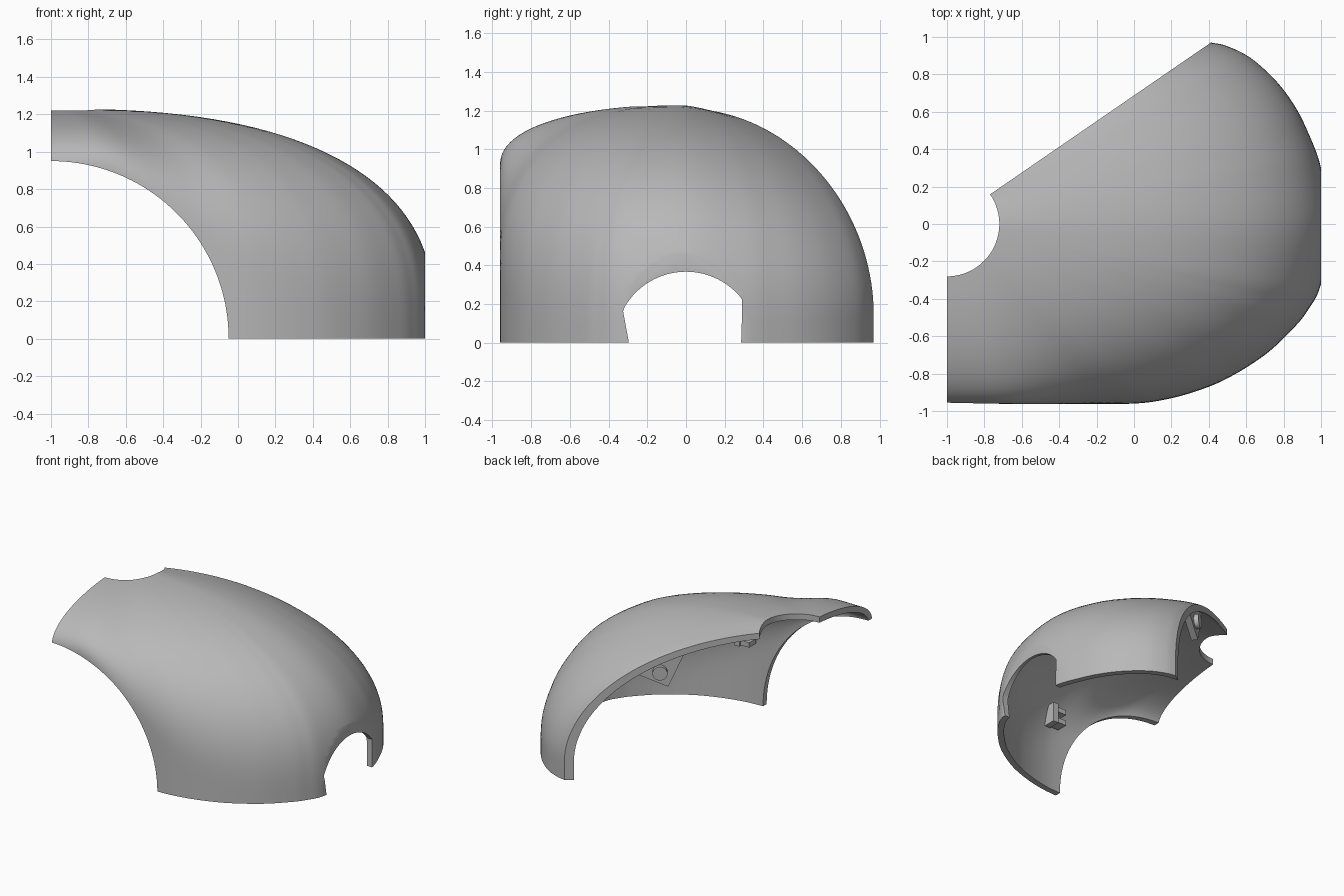
import bpy, bmesh, math
from mathutils import Vector

if "Cube" in bpy.data.objects:
    bpy.data.objects.remove(bpy.data.objects["Cube"], do_unlink=True)

grey = bpy.data.materials.new("shell_grey")
grey.use_nodes = True
grey.diffuse_color = (0.48, 0.48, 0.48, 1)
grey.node_tree.nodes["Principled BSDF"].inputs["Base Color"].default_value = (0.48, 0.48, 0.48, 1)

X, Y, Z = Vector((1, 0, 0)), Vector((0, 1, 0)), Vector((0, 0, 1))
HUB = Vector((-1, 0, 0))          # centre the whole shell radiates from
CUT = math.radians(34.5)          # angle of the rear cut
ALONG = Vector((math.cos(CUT), math.sin(CUT), 0))
OUT = Vector((-math.sin(CUT), math.cos(CUT), 0))


def add_object(name, bm):
    mesh = bpy.data.meshes.new(name)
    bm.to_mesh(mesh)
    bm.free()
    mesh.materials.append(grey)
    ob = bpy.data.objects.new(name, mesh)
    bpy.context.collection.objects.link(ob)
    return ob


def prism(name, pts, origin, u, v, depth):
    """Flat outline in the u/v plane, extruded by the depth vector."""
    bm = bmesh.new()
    face = bm.faces.new([bm.verts.new(origin + u * a + v * b) for a, b in pts])
    ext = bmesh.ops.extrude_face_region(bm, geom=[face])["geom"]
    bmesh.ops.translate(bm, vec=depth, verts=[g for g in ext if isinstance(g, bmesh.types.BMVert)])
    bmesh.ops.recalc_face_normals(bm, faces=bm.faces)
    return add_object(name, bm)


def circle(r, n=96):
    return [(r * math.cos(math.tau * i / n), r * math.sin(math.tau * i / n)) for i in range(n)]


def rect(a, b, c, d):
    return [(a, b), (c, b), (c, d), (a, d)]


def ease(value, low, high):
    t = min(max((value - low) / (high - low), 0), 1)
    return t * t * (3 - 2 * t)


def smooth_path(pts, steps):
    """Catmull-Rom path through the points."""
    p = [Vector(q) for q in [pts[0]] + pts + [pts[-1]]]
    out = []
    for a, b, c, d in zip(p, p[1:], p[2:], p[3:]):
        for k in range(steps):
            t = k / steps
            out.append(0.5 * (2 * b + (c - a) * t + (2 * a - 5 * b + 4 * c - d) * t * t
                              + (3 * b - a - 3 * c + d) * t ** 3))
    return out + [p[-1]]


# Plan outline of the shell, front to back
outline = [(-1.3, -.955), (-1, -.958), (-.6, -.962), (-.25, -.962), (0, -.96), (.16, -.94),
           (.33, -.895), (.5, -.825), (.7, -.7), (.85, -.56), (.93, -.46), (1, -.32), (1.05, 0),
           (1, .3), (.935, .48), (.86, .63), (.755, .77), (.62, .89), (.5, .95), (.41, .97), (.25, .99)]
ROWS, WALL = 36, 6


def profile(x, y):
    """Section from the hub to one outline point: domed top over a straight wall."""
    radius, angle = math.hypot(x + 1, y), math.atan2(y, x + 1)
    front = ease(-angle / (math.pi / 2), 0.25, 0.85)
    rear = ease(angle, -0.1, CUT)
    top = 1.23 - 0.02 * rear
    power = 2.5 - 0.3 * front - 0.55 * rear
    wall = 0.1 + 0.82 * front + 0.05 * rear
    start = math.acos((0.2 / radius) ** (power / 2))
    sec = []
    for j in range(ROWS + 1):
        p = start * (1 - j / ROWS)
        sec.append((radius * math.cos(p) ** (2 / power),
                    wall + (top - wall) * max(math.sin(p), 0) ** (2 / power)))
    sec += [(radius, wall + (-0.06 - wall) * j / WALL) for j in range(1, WALL + 1)]
    return [HUB + Vector((r * math.cos(angle), r * math.sin(angle), z)) for r, z in sec]


# Shell surface
bm = bmesh.new()
grid = [[bm.verts.new(co) for co in profile(*p)] for p in smooth_path(outline, 6)]
for a, b in zip(grid, grid[1:]):
    for j in range(len(a) - 1):
        bm.faces.new((a[j], a[j + 1], b[j + 1], b[j]))
shell = add_object("shell", bm)
solid = shell.modifiers.new("thickness", "SOLIDIFY")
solid.thickness, solid.offset = 0.047, -1

# Cutters: four trimming planes, top hole, front arch, side opening
side_arch = [(min(max(y, -.325), .29), z) for y, z in circle(.367) if z > 0.15]
side_arch += [(-.295, 0), (-.295, -.2), (.285, -.2), (.285, 0)]
cutters = [
    prism("trim_inner_side", rect(-3, -3, -1, 3), Vector((0, 0, -1)), X, Y, Z * 4),
    prism("trim_outer_side", rect(1, -3, 3, 3), Vector((0, 0, -1)), X, Y, Z * 4),
    prism("trim_base", rect(-3, -3, 3, 3), Vector((0, 0, -1)), X, Y, Z),
    prism("trim_rear", rect(-3, 0, 5, 2), HUB - Z, ALONG, OUT, Z * 4),
    prism("top_hole", circle(.28), HUB, X, Y, Z * 3),
    prism("front_arch", circle(.95, 160), HUB - Y * 2, X, Z, Y * 4),
    prism("side_opening", side_arch, X * 0.6, Y, Z, X),
]
for cutter in cutters:
    cutter.hide_render = True
    mod = shell.modifiers.new(cutter.name, "BOOLEAN")
    mod.operation, mod.solver, mod.object = "DIFFERENCE", "EXACT", cutter

bpy.context.view_layer.update()
graph = bpy.context.evaluated_depsgraph_get()
final = bpy.data.meshes.new_from_object(shell.evaluated_get(graph))
shell.modifiers.clear()
shell.data = final
for cutter in cutters:
    bpy.data.objects.remove(cutter, do_unlink=True)

# Joining tab and round peg, just inside the rear cut
tab = [(.95, .74), (1.16, .83), (1.16, .87), (1.0, .96), (.84, 1.03), (.83, 1.01)]
prism("rear_tab", tab, HUB - OUT * 0.09, ALONG, Z, OUT * 0.05)
peg = prism("rear_peg", circle(.055, 32), HUB + ALONG * 1.01 + Z * 0.86 - OUT * 0.05, ALONG, Z, OUT * 0.045)

# Small clip on the inside of the front wall
clip = Vector((.05, -.885, .58))
prism("clip_plate", rect(.02, -.08, .07, .08), clip, X, Z, Y * 0.1)
prism("clip_upper_jaw", rect(-.06, .02, .03, .06), clip, X, Z, Y * 0.09)
prism("clip_lower_jaw", rect(-.06, -.07, .03, -.03), clip, X, Z, Y * 0.09)

# Shading
for ob in bpy.context.selected_objects:
    ob.select_set(False)
for ob in (shell, peg):
    ob.select_set(True)
bpy.context.view_layer.objects.active = shell
bpy.ops.object.shade_smooth_by_angle(angle=math.radians(35))
